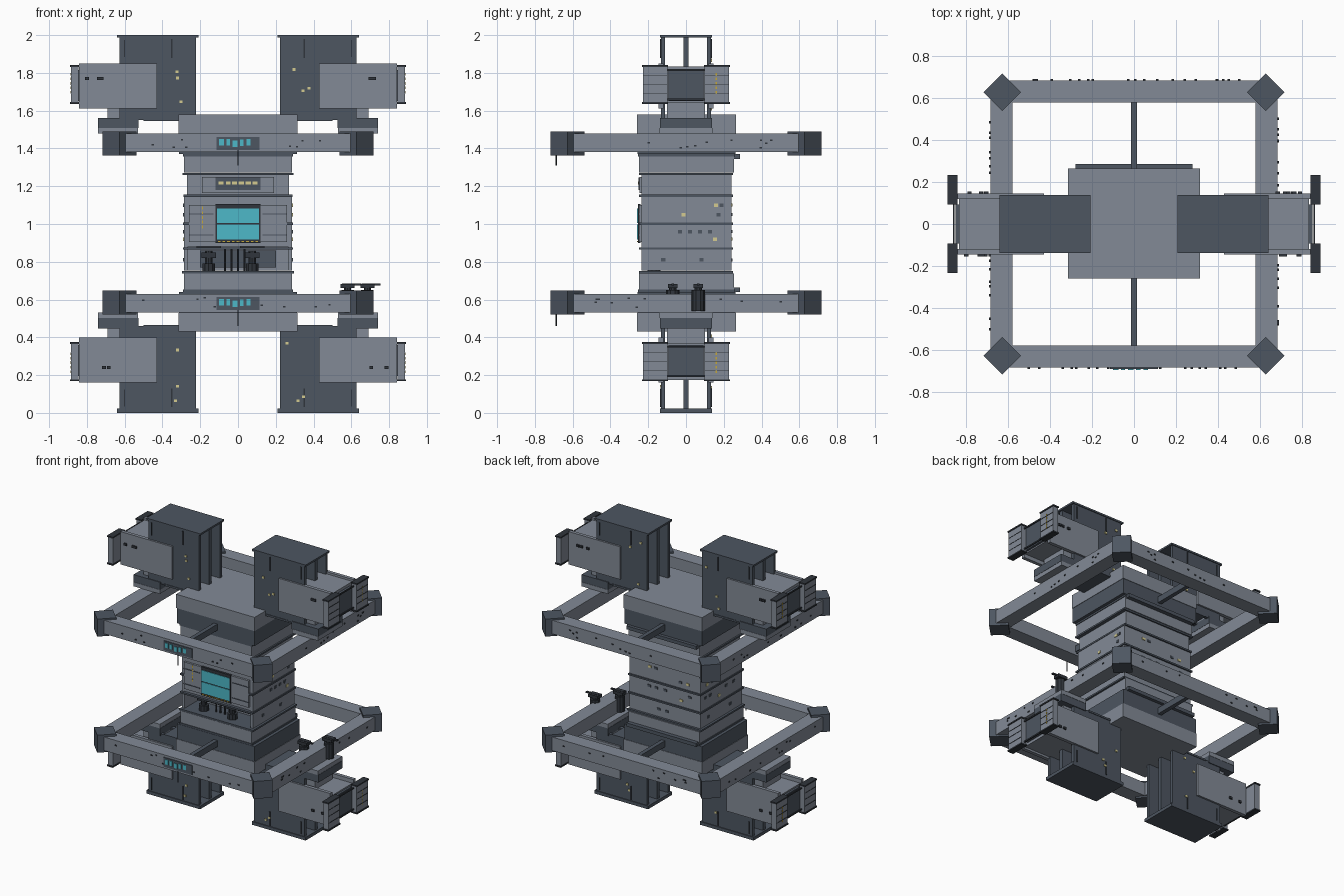
import bpy, bmesh, math, random
from mathutils import Matrix, Vector

old = bpy.data.objects.get("Cube")
if old:
    bpy.data.objects.remove(old, do_unlink=True)
random.seed(4)


def material(name, rgb):
    m = bpy.data.materials.new(name)
    m.use_nodes = True
    col = (*rgb, 1)
    m.diffuse_color = col
    m.node_tree.nodes["Principled BSDF"].inputs["Base Color"].default_value = col
    return m


LIGHT = material("light grey hull", (.225, .255, .305))
DARK = material("dark slate", (.075, .093, .12))
BLACK = material("charcoal", (.03, .036, .045))
TEAL = material("teal glass", (.075, .48, .58))
CREAM = material("cream lamp", (.66, .6, .28))
YELLOW = material("warning yellow", (.56, .39, .04))


class Part:
    """Collects boxes and cylinders of one colour into one named object."""

    def __init__(self, name, mat):
        self.name, self.mat, self.bm = name, mat, bmesh.new()

    def box(self, x, y, z, turn=0):
        lo, hi = Vector((x[0], y[0], z[0])), Vector((x[1], y[1], z[1]))
        size = Matrix.Diagonal((*[abs(d) for d in hi - lo], 1))
        m = Matrix.Translation((lo + hi) / 2) @ Matrix.Rotation(turn, 4, 'Z') @ size
        bmesh.ops.create_cube(self.bm, size=1, matrix=m)
        return self

    def block(self, cx, cy, cz, sx, sy, sz, turn=0):
        return self.box((cx - sx/2, cx + sx/2), (cy - sy/2, cy + sy/2), (cz - sz/2, cz + sz/2), turn)

    def cyl(self, x, y, z0, z1, r, n=10):
        bmesh.ops.create_cone(self.bm, cap_ends=True, segments=n, radius1=r, radius2=r, depth=z1 - z0,
                              matrix=Matrix.Translation((x, y, (z0 + z1) / 2)))
        return self

    def done(self):
        me = bpy.data.meshes.new(self.name)
        self.bm.to_mesh(me)
        self.bm.free()
        me.materials.append(self.mat)
        ob = bpy.data.objects.new(self.name, me)
        bpy.context.collection.objects.link(ob)
        return ob


def span(s, a, b):
    return tuple(sorted((s * a, s * b)))


# Central tower: stacked tiers separated by thin dark seams
tower = Part("tower_tiers", LIGHT)
tower.box((-.27, .27), (-.235, .24), (1.155, 1.26))
tower.box((-.285, .285), (-.235, .24), (.88, 1.145))
tower.box((-.285, .285), (-.08, .24), (.755, .88))
for s in (-1, 1):
    tower.box(span(s, .265, .285), (-.235, -.08), (.755, .88))
tower.box((-.26, .26), (-.25, -.23), (.905, 1.1))
tower.box((-.19, .19), (-.245, -.23), (1.165, 1.25))
tower.done()
seams = Part("tower_seams", DARK)
for z, x in ((1.265, .295), (1.15, .288), (1.002, .292), (.87, .292), (.745, .297)):
    seams.box((-x, x), (-.25, .25), (z - .006, z + .006))
seams.box((-.2, .2), (-.09, -.075), (.77, .86))
for s in (-1, 1):
    for z in (.94, 1.05):
        seams.box(span(s, .13, .26), (-.254, -.24), (z, z + .005))
seams.done()

# Front screen, warning dashes and lamp strip
Part("screen_frame", BLACK).box((-.12, .12), (-.255, -.24), (.9, 1.105)).done()
Part("main_screen", TEAL).box((-.112, .112), (-.259, -.25), (1.005, 1.083)).box(
    (-.112, .112), (-.259, -.25), (.918, .998)).done()
Part("lamp_panel", DARK).box((-.12, .12), (-.251, -.24), (1.18, 1.245)).done()
lamps = Part("lamp_strip", CREAM)
for x, w in ((-.09, .025), (-.052, .025), (-.018, .025), (.018, .03), (.055, .03), (.09, .025)):
    lamps.block(x, -.25, 1.217, w, .008, .016)
lamps.done()
dashes = Part("warning_dashes", YELLOW)
for i in range(5):
    dashes.block(-.188, -.251, .985 + i * .025, .007, .008, .015)
for i in range(9):
    dashes.block(-.1 + i * .025, -.256, .908, .014, .006, .006)
dashes.done()

# Docking bay gear
bay = Part("bay_turrets", BLACK)
for x in (-.155, .075):
    bay.cyl(x, -.17, .75, .79, .035).cyl(x, -.17, .79, .86, .02)
    bay.block(x, -.17, .835, .075, .05, .03).block(x, -.18, .88, .13, .02, .012)
for i in range(4):
    bay.cyl(-.07 + i * .035, -.15, .75, .87, .006, 6)
bay.done()


# Upper and lower halves share one layout, reflected through the middle
def build_half(side, up):
    def Z(a, b):
        return (a, b) if up else tuple(2.01 - v if v < 1.99 else 0 for v in (b, a))

    # Hull end cap
    cap = Part(side + "_hull_cap", LIGHT)
    cap.box((-.315, .315), (-.26, .265), Z(1.48, 1.58))
    cap.box((-.285, .285), (-.25, .255), Z(1.272, 1.37)).done()
    band = Part(side + "_hull_band", DARK)
    band.box((-.312, .312), (-.257, .262), Z(1.37, 1.48))
    band.box((-.28, .28), (.25, .285), Z(1.345, 1.37))
    band.box((-.29, .29), (-.255, .26), Z(1.358, 1.37)).done()

    # Square ring with corner posts and struts
    ring = Part(side + "_ring_bars", LIGHT)
    posts = Part(side + "_ring_corners", DARK)
    struts = Part(side + "_ring_struts", DARK)
    trim = Part(side + "_ring_trim", BLACK)
    for s in (-1, 1):
        ring.box((-.62, .62), span(s, .58, .685), Z(1.38, 1.478))
        ring.box(span(s, .58, .685), (-.62, .62), Z(1.38, 1.478))
        struts.box((-.015, .015), span(s, .25, .6), Z(1.405, 1.45))
        for t in (-1, 1):
            zz = Z(1.363, 1.49)
            posts.block(s * .628, t * .628, sum(zz) / 2, .127, .127, zz[1] - zz[0], math.pi / 4)
        for i in range(10):
            p, q = random.uniform(-.52, .52), Z(1.4, 1.4)[0] + random.uniform(0, .05) * (1 if up else -1)
            trim.block(p, s * .686, q, .012, .008, .008)
            trim.block(s * .686, p, q, .008, .012, .008)
    for p in (ring, posts, struts, trim):
        p.done()

    # Ring console with small windows and an aerial
    zc = 1.427 if up else .58
    Part(side + "_console", DARK).block(0, -.687, zc, .23, .008, .068).done()
    wins = Part(side + "_console_windows", TEAL)
    for i, w in enumerate((.026, .02, .026, .02, .022)):
        wins.block(-.088 + i * .036, -.691, zc + (.006, .006, -.002, .004, .006)[i], w, .008, .034)
    wins.done()
    base = 1.38 if up else .53
    Part(side + "_aerial", BLACK).cyl(0, -.687, base - .07, base + .05, .004, 6).done()

    for s, lr in ((-1, "right"), (1, "left")):
        tag = f"{side}_{lr}_"
        # Open tower frame: three upright webs between two end plates
        frame = Part(tag + "open_frame", DARK)
        for y0, y1 in ((-.132, -.11), (-.014, .014), (.11, .132)):
            frame.box(span(s, .222, .628), (y0, y1), Z(1.55, 1.99))
        frame.box(span(s, .208, .64), (-.138, .138), Z(1.987, 2.0))
        frame.box(span(s, .222, .5), (-.136, .136), Z(1.545, 1.558)).done()
        slots = Part(tag + "frame_slots", BLACK)
        bits = Part(tag + "frame_lamps", CREAM)
        for t in (-1, 1):
            slots.block(s * .35, t * .133, sum(Z(1.9, 1.96)) / 2, .008, .008, .1)
            slots.block(s * .6, t * .133, sum(Z(1.9, 1.96)) / 2, .006, .008, .09)
            for i in range(3):
                z = Z(1, random.uniform(1.59, 1.95))
                bits.block(s * random.uniform(.25, .42), t * .134, z[1] if up else z[0], .016, .008, .014)
        slots.done()
        bits.done()

        # Arm: side plates around a core
        arm = Part(tag + "arm", LIGHT)
        for t in (-1, 1):
            arm.box(span(s, .428, .842), span(t, .12, .145), Z(1.612, 1.85))
        arm.box(span(s, .43, .835), (-.122, .122), Z(1.64, 1.835))
        # Mounting pad halves on the ring
        arm.box(span(s, .53, .74), (-.14, .14), Z(1.478, 1.508))
        arm.box(span(s, .53, .69), (-.1, .1), Z(1.56, 1.65)).done()
        Part(tag + "pad_band", DARK).box(span(s, .528, .742), (-.138, .138), Z(1.508, 1.562)).done()

        # Twin end panels with dark rims around a recessed hatch
        ends = Part(tag + "end_panels", LIGHT)
        rims = Part(tag + "end_rims", BLACK)
        marks = Part(tag + "end_stripes", YELLOW)
        for t in (-1, 1):
            ends.box(span(s, .845, .885), span(t, .098, .228), Z(1.645, 1.832))
            for z in (1.635, 1.832):
                rims.box(span(s, .842, .89), span(t, .094, .234), Z(z, z + .01))
            for z in (1.69, 1.735, 1.785):
                rims.box(span(s, .88, .887), span(t, .1, .226), Z(z, z + .004))
            for i in range(3):
                rims.block(s * random.uniform(.68, .8), t * .147, sum(Z(1.77, 1.77)) / 2, .02, .016, .016)
            rims.box(span(s, .855, .862), span(t, .0, .1), Z(1.81, 1.82))
            rims.box(span(s, .855, .862), span(t, .0, .1), Z(1.655, 1.665))
        for i in range(5):
            marks.box(span(s, .88, .888), (.156, .163), Z(1.69 + i * .024, 1.704 + i * .024))
        for p in (ends, rims, marks):
            p.done()
        Part(tag + "end_hatch", DARK).box(span(s, .83, .85), (-.092, .092), Z(1.65, 1.815)).done()


build_half("upper", True)
build_half("lower", False)

# Roof gear on the lower left arm base
gear = Part("ring_turrets", BLACK)
for x, y in ((.58, -.07), (.685, .065)):
    gear.cyl(x, y, .54, .65, .035).cyl(x, y, .65, .67, .02)
    gear.block(x, y, .672, .075, .05, .022).block(x + .02, y, .68, .1, .015, .01)
gear.done()

# Small plates scattered on the tower sides and back
for name, mat, count in (("tower_vents", DARK, 8), ("tower_lamps", CREAM, 3)):
    part = Part(name, mat)
    for i in range(count):
        z = random.choice((.81, .92, .96, 1.05, 1.1))
        for s in (-1, 1):
            part.block(s * .286, random.uniform(-.18, .2), z, .008, .022, .018)
        part.block(random.uniform(-.22, .22), .241, z, .024, .008, .016)
    part.done()
